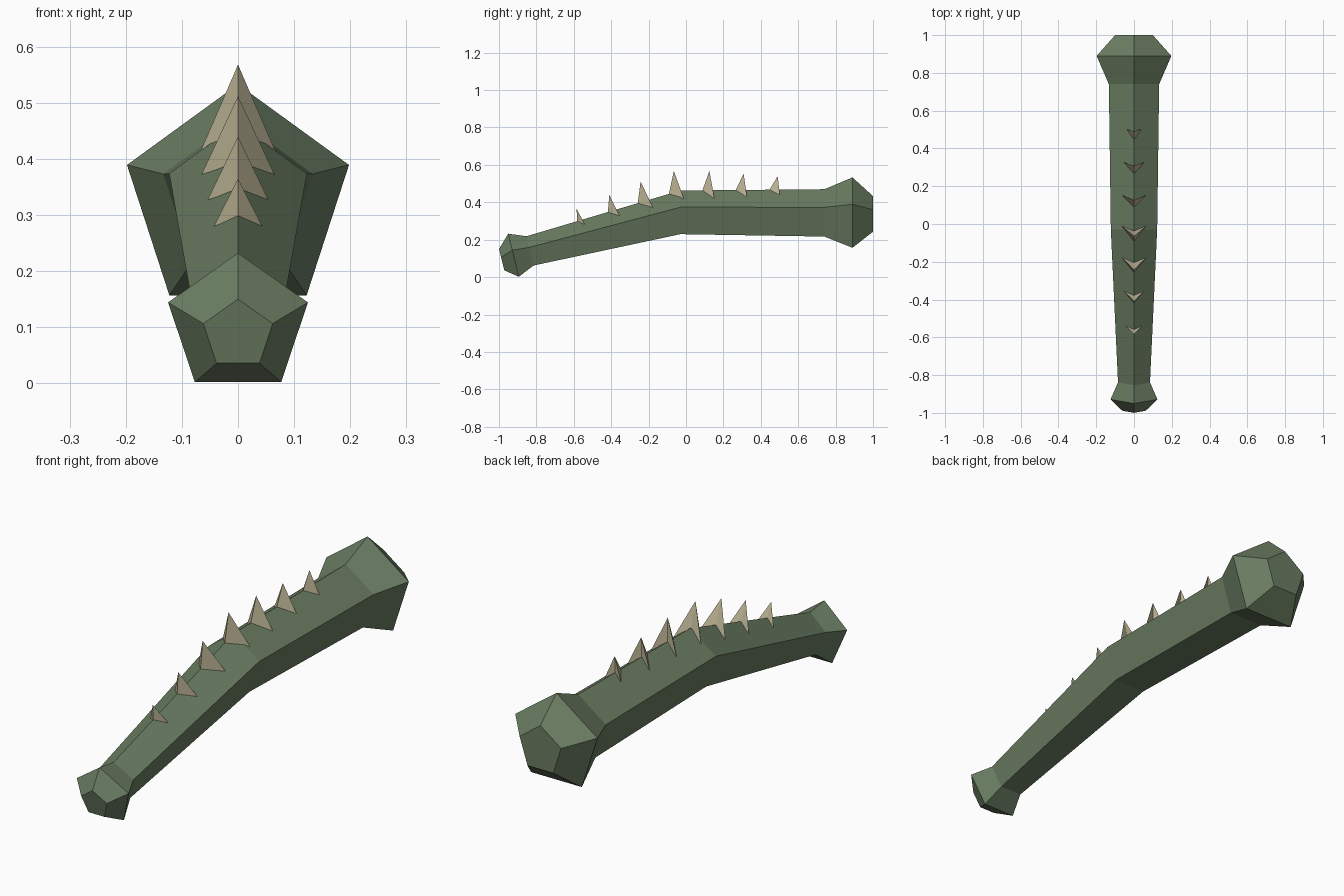
import bpy
import bmesh
from math import sin, cos, radians, tau

if "Cube" in bpy.data.objects:
    bpy.data.objects.remove(bpy.data.objects["Cube"], do_unlink=True)


def make_material(name, rgb):
    mat = bpy.data.materials.new(name)
    mat.use_nodes = True
    colour = (*rgb, 1.0)
    mat.diffuse_color = colour
    bsdf = mat.node_tree.nodes["Principled BSDF"]
    bsdf.inputs["Base Color"].default_value = colour
    bsdf.inputs["Roughness"].default_value = 0.9
    return mat


def finish(bm, name, mat):
    bmesh.ops.recalc_face_normals(bm, faces=bm.faces)
    mesh = bpy.data.meshes.new(name)
    bm.to_mesh(mesh)
    bm.free()
    mesh.materials.append(mat)
    obj = bpy.data.objects.new(name, mesh)
    bpy.context.scene.collection.objects.link(obj)
    return obj


green = make_material("moss green", (0.145, 0.205, 0.122))
bone = make_material("bone", (0.52, 0.47, 0.31))

# Club body: pentagon rings (y, z, radius, tilt in degrees) lofted front to back
SIDES = 5
rings = [
    (-0.984, 0.087, 0.065, 13.8),   # grip end cap
    (-0.919, 0.105, 0.131, 13.8),   # pommel
    (-0.832, 0.132, 0.089, 13.8),   # grip
    (-0.030, 0.334, 0.129, 0),      # bend
    (0.740, 0.330, 0.140, 0),       # neck
    (0.890, 0.325, 0.208, 0),       # head
    (1.000, 0.328, 0.105, 0),       # head end cap
]
bm = bmesh.new()
loops = []
for y, z, r, tilt in rings:
    t = radians(tilt)
    loop = []
    for i in range(SIDES):
        a = tau * i / SIDES
        up = r * cos(a)
        loop.append(bm.verts.new((r * sin(a), y - up * sin(t), z + up * cos(t))))
    loops.append(loop)
for a, b in zip(loops, loops[1:]):
    for i in range(SIDES):
        j = (i + 1) % SIDES
        bm.faces.new((a[i], a[j], b[j], b[i]))
bm.faces.new(loops[0])
bm.faces.new(loops[-1])
finish(bm, "club_body", green)


def ridge(y):
    """Height of the body's top edge."""
    return 0.463 + (0.298 * (y + 0.03) if y < -0.03 else 0.009 * (y + 0.03))


# Spikes: arrow-shaped base straddling the ridge (front y, apex y, apex z, barb y, half width)
spikes = [
    (-0.582, -0.585, 0.365, -0.540, 0.043),
    (-0.418, -0.410, 0.440, -0.355, 0.054),
    (-0.258, -0.243, 0.512, -0.177, 0.065),
    (-0.092, -0.065, 0.568, -0.010, 0.066),
    (0.087, 0.125, 0.568, 0.152, 0.062),
    (0.265, 0.308, 0.553, 0.326, 0.054),
    (0.445, 0.490, 0.540, 0.502, 0.040),
]
for n, (front, apex_y, apex_z, barb, w) in enumerate(spikes, 1):
    bm = bmesh.new()
    notch = barb - 0.4 * w
    barb_z = ridge(barb) - 0.72 * w
    apex = bm.verts.new((0, apex_y, apex_z))
    base = [bm.verts.new(p) for p in (
        (0, front, ridge(front) - 0.003),
        (w, barb, barb_z),
        (0, notch, ridge(notch) - 0.003),
        (-w, barb, barb_z),
    )]
    for i in range(4):
        bm.faces.new((base[i], base[(i + 1) % 4], apex))
    bm.faces.new((base[0], base[1], base[2]))
    bm.faces.new((base[0], base[2], base[3]))
    finish(bm, f"spike_{n}", bone)
